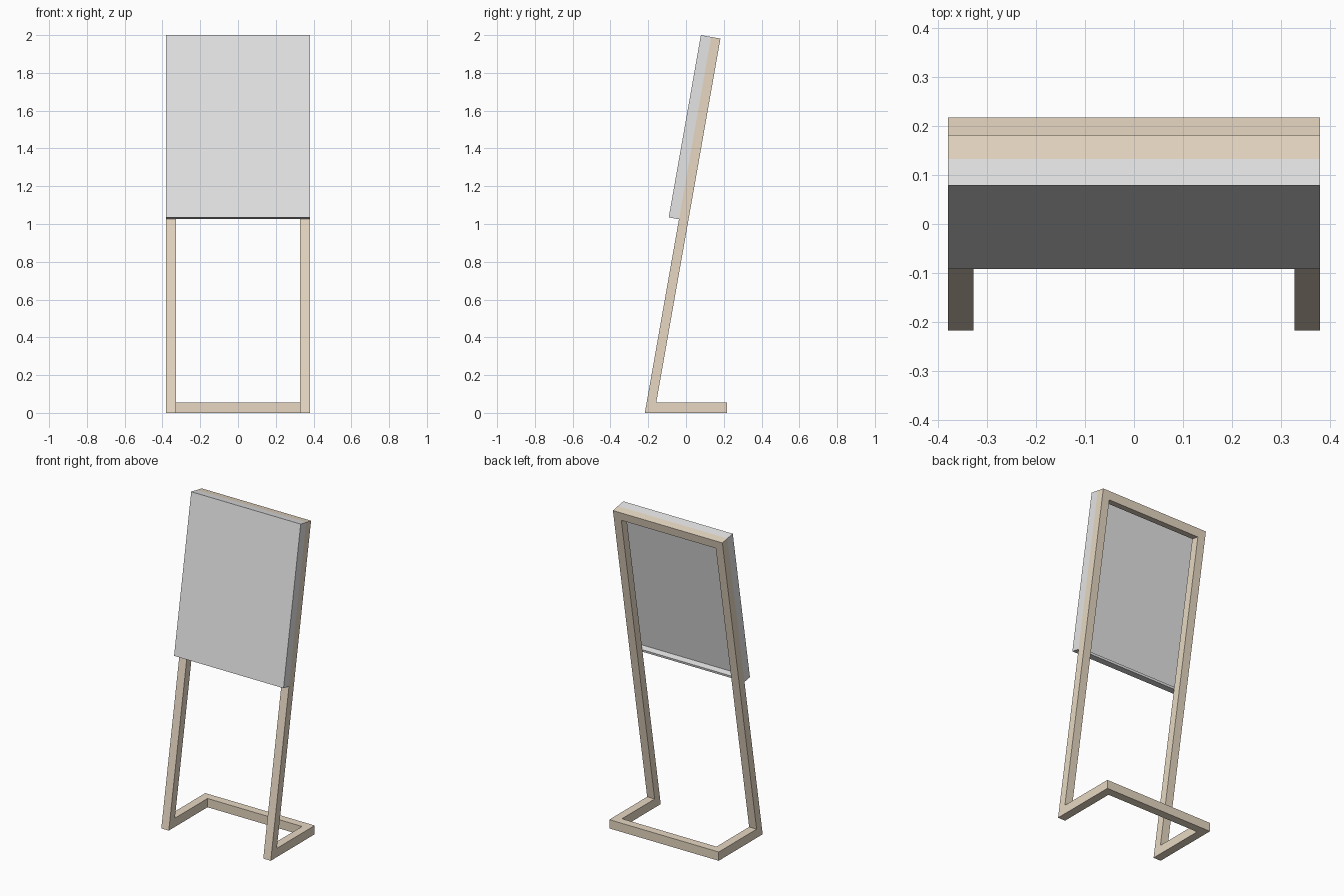
import bpy, bmesh, math
from mathutils import Matrix, Vector

if "Cube" in bpy.data.objects:
    bpy.data.objects.remove(bpy.data.objects["Cube"])

HALF, BAR, BASE_H, DEPTH = 0.38, 0.052, 0.055, 0.218
BAR_D = 0.05                       # depth of the leaning bars
TOP, PANEL_LOW, PANEL_D = 2.021, 1.041, 0.055
TILT = Matrix.Translation((0, -DEPTH, 0)) @ Matrix.Rotation(math.radians(-10), 4, "X")


def material(name, rgb):
    m = bpy.data.materials.new(name)
    m.use_nodes = True
    m.diffuse_color = (*rgb, 1)
    m.node_tree.nodes["Principled BSDF"].inputs["Base Color"].default_value = (*rgb, 1)
    return m


wood = material("pale wood", (0.84, 0.72, 0.57))
white = material("soft white", (0.78, 0.78, 0.78))


def finish(name, bm, mat):
    bmesh.ops.recalc_face_normals(bm, faces=bm.faces)
    mesh = bpy.data.meshes.new(name)
    bm.to_mesh(mesh)
    bm.free()
    mesh.materials.append(mat)
    ob = bpy.data.objects.new(name, mesh)
    bpy.context.collection.objects.link(ob)


def box(low, high):
    bm = bmesh.new()
    bmesh.ops.create_cube(bm, size=1)
    for v in bm.verts:
        v.co = Vector([l + (c + 0.5) * (h - l) for c, l, h in zip(v.co, low, high)])
    return bm


def lean(y, z):
    return TILT @ Vector((0, y, z))


# Side frames: leaning leg and foot as one extruded profile
def back_at(z):
    p, q = lean(BAR_D, 0), lean(BAR_D, TOP)
    return p.lerp(q, (z - p.z) / (q.z - p.z))


profile = [Vector((0, -DEPTH, 0)), Vector((0, DEPTH, 0)), Vector((0, DEPTH, BASE_H)),
           back_at(BASE_H), lean(BAR_D, TOP), lean(0, TOP)]
for name, x in (("left_side_frame", HALF - BAR), ("right_side_frame", -HALF)):
    bm = bmesh.new()
    face = bm.faces.new([bm.verts.new(p + Vector((x, 0, 0))) for p in profile])
    ext = bmesh.ops.extrude_face_region(bm, geom=[face])
    bmesh.ops.translate(bm, vec=(BAR, 0, 0),
                        verts=[g for g in ext["geom"] if isinstance(g, bmesh.types.BMVert)])
    finish(name, bm, wood)

# Cross rails between the sides
inner = HALF - BAR
finish("base_back_rail", box((-inner, DEPTH - BAR, 0), (inner, DEPTH, BASE_H)), wood)
bm = box((-inner, 0, TOP - BAR), (inner, BAR_D, TOP))
bm.transform(TILT)
finish("top_rail", bm, wood)

# Display panel: shallow tray, open at the back
bm = box((-HALF, -PANEL_D, PANEL_LOW), (HALF, 0, TOP))
bm.normal_update()
back = max(bm.faces, key=lambda f: f.calc_center_median().y)
bmesh.ops.inset_region(bm, faces=[back], thickness=0.02)
ext = bmesh.ops.extrude_face_region(bm, geom=[back])
bmesh.ops.translate(bm, vec=(0, -0.04, 0),
                    verts=[g for g in ext["geom"] if isinstance(g, bmesh.types.BMVert)])
if back.is_valid:
    bmesh.ops.delete(bm, geom=[back], context="FACES_ONLY")
bm.transform(TILT)
finish("display_panel", bm, white)
